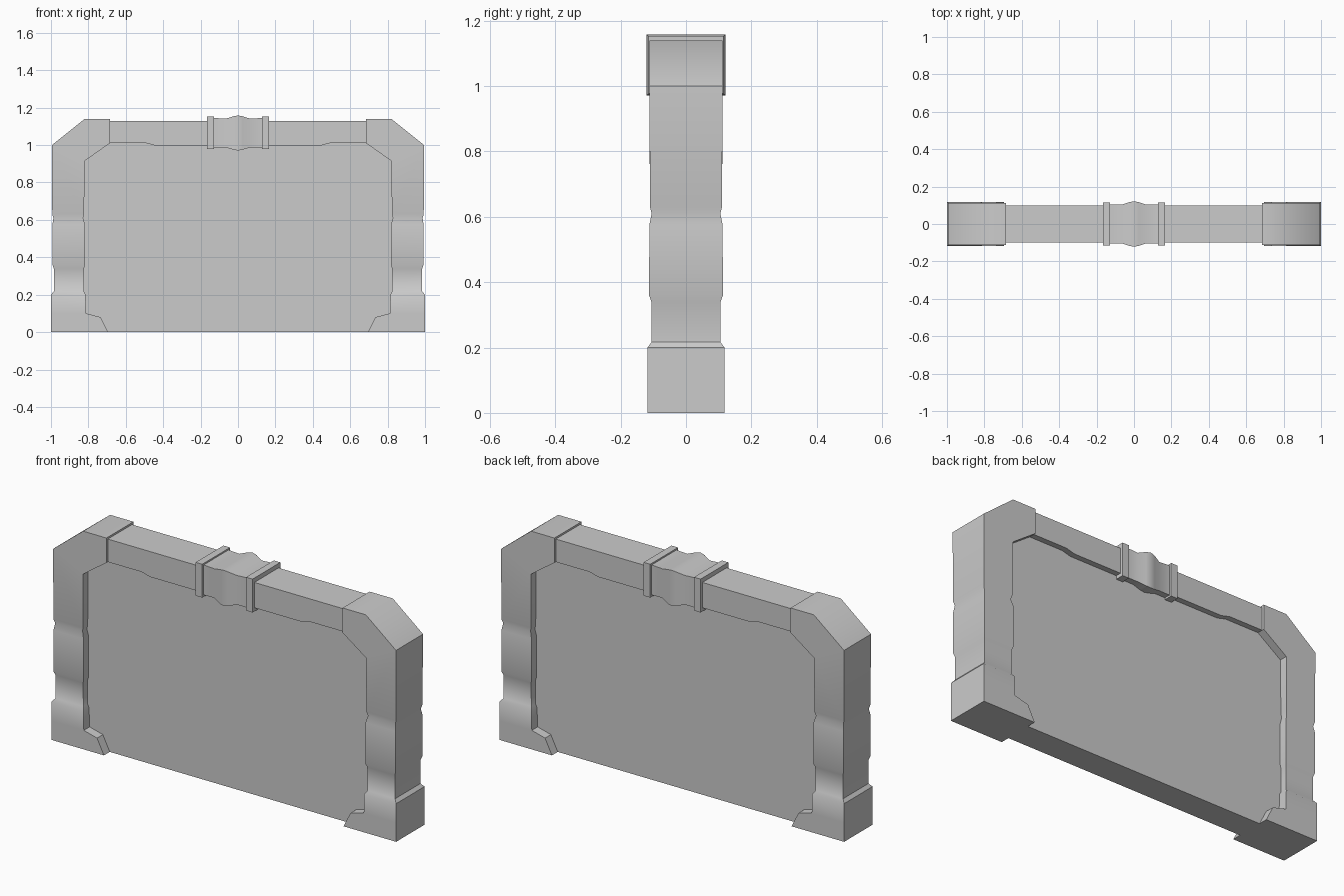
import bpy, bmesh, math

if "Cube" in bpy.data.objects:
    bpy.data.objects.remove(bpy.data.objects["Cube"])


def loft(name, sections, mirror=False, smooth=40):
    """Rectangular loft: each section is ((x, z) outer, (x, z) inner, half depth)."""
    bm = bmesh.new()
    rings = []
    for (ax, az), (bx, bz), h in sections:
        rings.append([bm.verts.new(c) for c in
                      ((ax, -h, az), (ax, h, az), (bx, h, bz), (bx, -h, bz))])
    for r, s in zip(rings, rings[1:]):
        for i in range(4):
            j = (i + 1) % 4
            bm.faces.new((r[i], r[j], s[j], s[i]))
    bm.faces.new(rings[0])
    bm.faces.new(rings[-1])
    bmesh.ops.remove_doubles(bm, verts=bm.verts, dist=1e-5)
    bmesh.ops.recalc_face_normals(bm, faces=bm.faces)
    mesh = bpy.data.meshes.new(name)
    bm.to_mesh(mesh)
    bm.free()
    ob = bpy.data.objects.new(name, mesh)
    bpy.context.collection.objects.link(ob)
    bpy.ops.object.select_all(action='DESELECT')
    bpy.context.view_layer.objects.active = ob
    ob.select_set(True)
    bpy.ops.object.shade_smooth_by_angle(angle=math.radians(smooth))
    if mirror:
        ob.modifiers.new("mirror", 'MIRROR').use_mirror_merge = False
    return ob


def upright(z, outer, inner, h):
    return ((outer, z), (inner, z), h)


def along(x, top, bottom, h):
    return ((x, top), (x, bottom), h)


# Recessed wall panel
loft("wall_panel", [along(-0.88, 0.95, 0, 0.07), along(-0.72, 1.06, 0, 0.07),
                    along(0.72, 1.06, 0, 0.07), along(0.88, 0.95, 0, 0.07)])

# Side posts: foot, waisted shaft, chamfered corner
loft("side_post", [
    upright(0.00, 1.000, 0.695, 0.118),
    upright(0.08, 1.000, 0.735, 0.118),
    upright(0.10, 1.000, 0.812, 0.118),
    upright(0.20, 1.000, 0.815, 0.118),
    upright(0.217, 0.985, 0.824, 0.105),
    upright(0.34, 0.985, 0.824, 0.106),
    upright(0.36, 0.992, 0.818, 0.113),
    upright(0.575, 0.992, 0.818, 0.112),
    upright(0.61, 0.987, 0.828, 0.105),
    upright(0.63, 0.993, 0.823, 0.110),
    ((0.995, 1.00), (0.82, 0.915), 0.112),
    ((0.82, 1.14), (0.685, 1.01), 0.112),
    ((0.685, 1.14), (0.685, 1.01), 0.112),
], mirror=True)

# Top beam with stepped underside
half = [(0.70, 1.010), (0.49, 1.010), (0.44, 0.997)]
stations = [(-x, b) for x, b in half] + [(x, b) for x, b in reversed(half)]
loft("top_beam", [along(x, 1.13, b, 0.10) for x, b in stations])

# Clamp bands either side of the centre
loft("clamp_band", [along(0.127, 1.153, 0.978, 0.115),
                    along(0.165, 1.153, 0.978, 0.115)], mirror=True)

# Bulging centre collar
bulge = [(0.13, 1.145, 0.988, 0.103), (0.065, 1.141, 0.988, 0.103),
         (0.025, 1.154, 0.975, 0.117), (0.0, 1.158, 0.971, 0.121)]
collar = [along(-x, t, b, h) for x, t, b, h in bulge]
collar += [along(x, t, b, h) for x, t, b, h in reversed(bulge[:-1])]
loft("centre_collar", collar)
